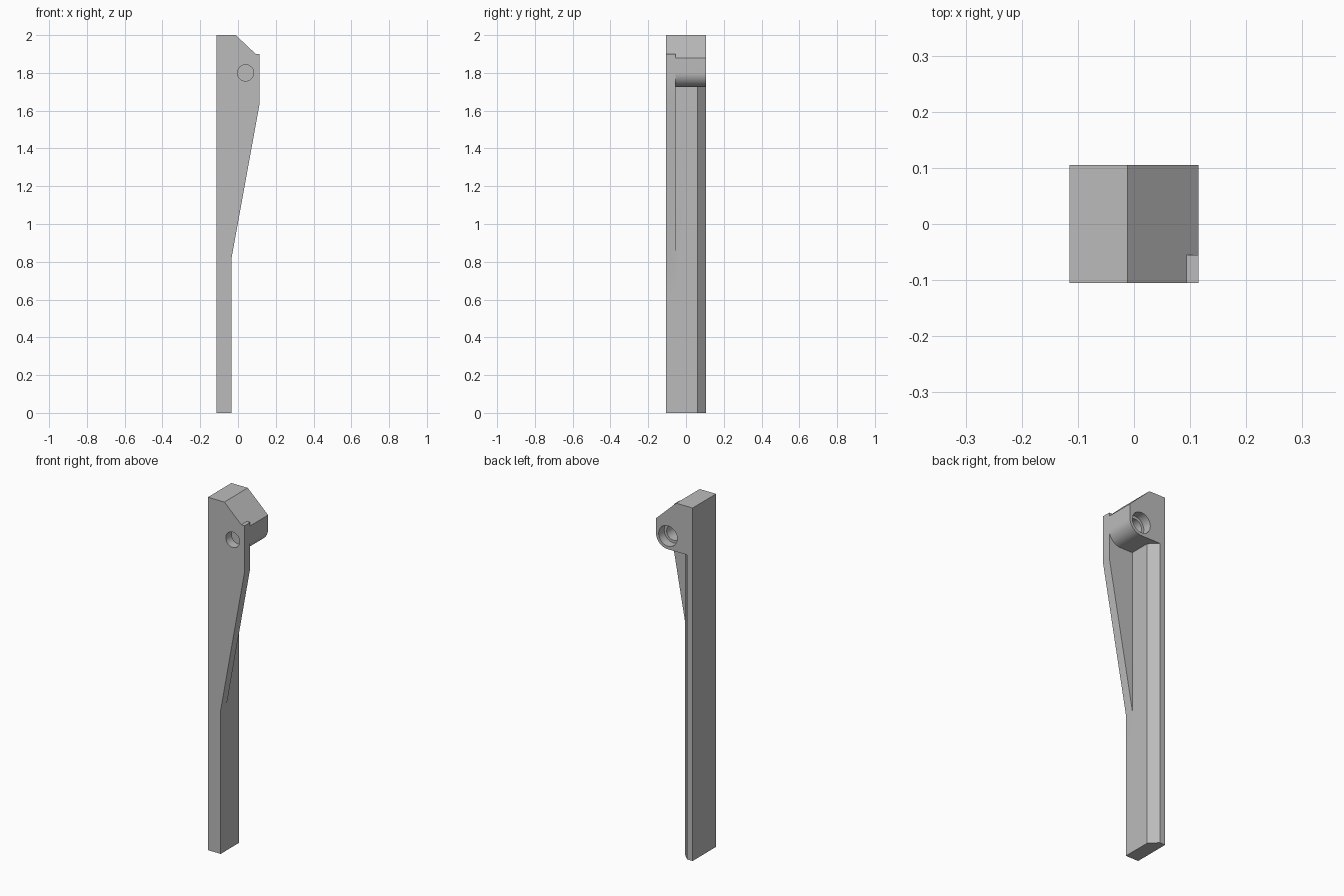
import bpy, bmesh, math

if "Cube" in bpy.data.objects:
    bpy.data.objects.remove(bpy.data.objects["Cube"])

grey = bpy.data.materials.new("plain grey")
grey.diffuse_color = (0.5, 0.5, 0.5, 1)
grey.use_nodes = True
grey.node_tree.nodes["Principled BSDF"].inputs["Base Color"].default_value = grey.diffuse_color


def prism(name, outline, low, high, axis):
    """Extrude a 2D outline along y (outline is x, z) or z (outline is x, y)."""
    bm = bmesh.new()
    place = (lambda p, h: (p[0], h, p[1])) if axis == "y" else (lambda p, h: (p[0], p[1], h))
    face = bm.faces.new([bm.verts.new(place(p, low)) for p in outline])
    out = bmesh.ops.extrude_face_region(bm, geom=[face])
    verts = [g for g in out["geom"] if isinstance(g, bmesh.types.BMVert)]
    shift = (0, high - low, 0) if axis == "y" else (0, 0, high - low)
    bmesh.ops.translate(bm, verts=verts, vec=shift)
    bmesh.ops.recalc_face_normals(bm, faces=bm.faces)
    mesh = bpy.data.meshes.new(name)
    bm.to_mesh(mesh)
    bm.free()
    obj = bpy.data.objects.new(name, mesh)
    mesh.materials.append(grey)
    bpy.context.collection.objects.link(obj)
    return obj


def arc(radius, start, end, steps):
    return [(CX + radius * math.cos(math.radians(start + (end - start) * i / steps)),
             CZ + radius * math.sin(math.radians(start + (end - start) * i / steps)))
            for i in range(steps + 1)]


def boolean(target, tool, operation):
    mod = target.modifiers.new(operation, "BOOLEAN")
    mod.object, mod.operation, mod.solver = tool, operation, "EXACT"
    bpy.context.view_layer.objects.active = target
    bpy.ops.object.modifier_apply(modifier=mod.name)
    bpy.data.objects.remove(tool)


L, R, STEM, D = -0.115, 0.115, -0.035, 0.105
CX, CZ, BOSS = 0.04, 1.80, 0.075      # pivot centre and boss radius

# Long stem with one chamfered back corner
lever = prism("lever", [(L, -D), (STEM, -D), (STEM, 0.06), (STEM - 0.045, D), (L, D)], 0, 1.9, "z")

# Thin tapered web along the front
web = prism("web", [(L, 0.6), (STEM, 0.6), (STEM, 0.815), (R, 1.64), (R, 1.9), (L, 1.9)], -D, -0.055, "y")

# Full-depth head with rounded underside and sloped top corner
head = prism("head", [(L, CZ - BOSS)] + arc(BOSS, -90, 0, 16)
             + [(R, 1.88), (-0.012, 2.0), (L, 2.0)], -D, D, "y")
boolean(lever, web, "UNION")
boolean(lever, head, "UNION")

# Pivot bore from both sides, a thin wall between, and a wider recess at the back
for name, radius, low, high in (("front_bore", 0.043, -0.2, -0.055),
                                ("back_bore", 0.043, -0.045, 0.2),
                                ("recess", 0.058, 0.055, 0.2)):
    boolean(lever, prism(name, arc(radius, 0, 360, 48)[:-1], low, high, "y"), "DIFFERENCE")

bpy.ops.object.select_all(action="DESELECT")
lever.select_set(True)
bpy.context.view_layer.objects.active = lever
bpy.ops.object.shade_smooth_by_angle(angle=math.radians(25))
